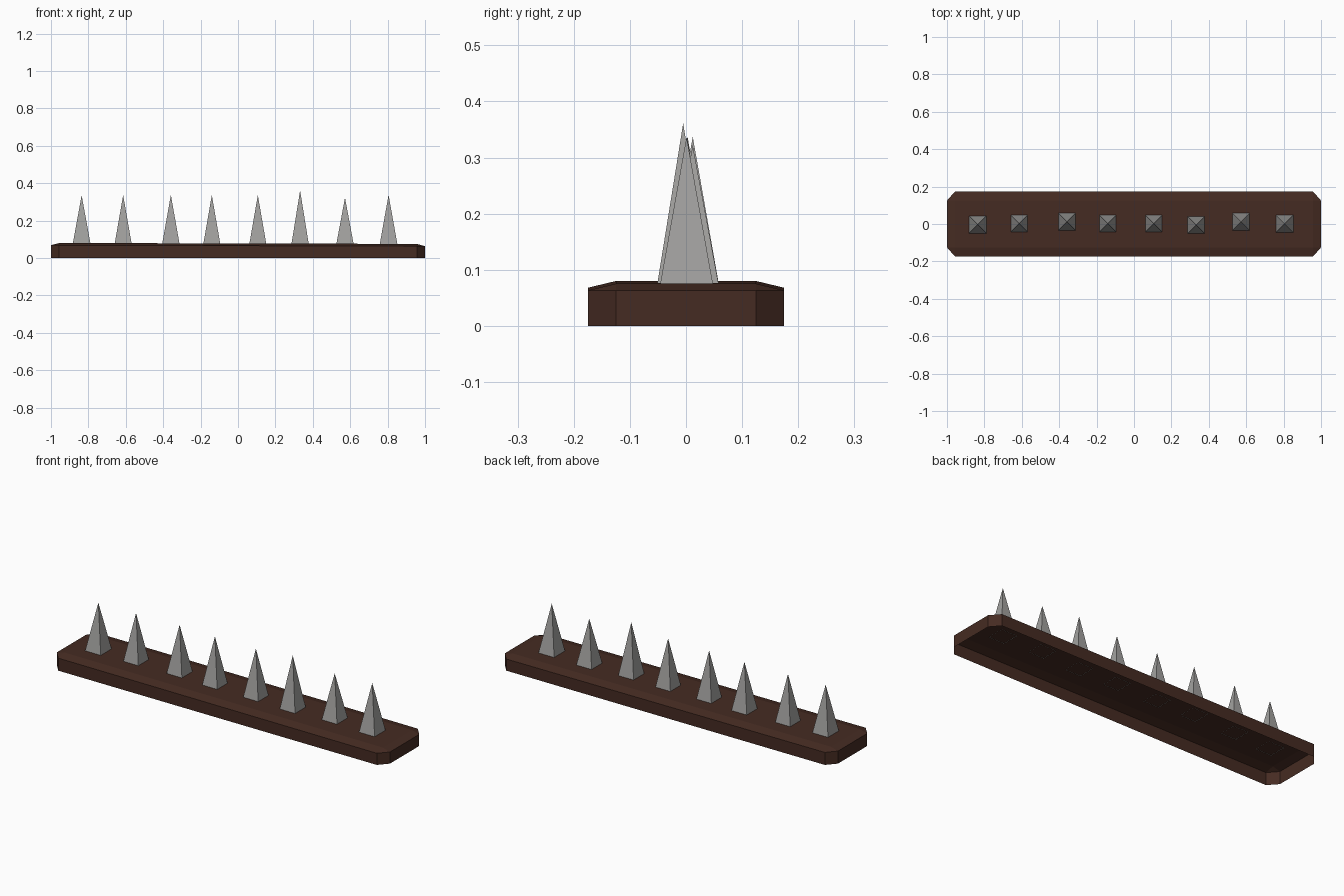
import bpy, bmesh

if "Cube" in bpy.data.objects:
    bpy.data.objects.remove(bpy.data.objects["Cube"])


def material(name, rgb):
    m = bpy.data.materials.new(name)
    m.diffuse_color = (*rgb, 1)
    m.use_nodes = True
    m.node_tree.nodes["Principled BSDF"].inputs["Base Color"].default_value = m.diffuse_color
    return m


def add_object(name, bm, mat):
    me = bpy.data.meshes.new(name)
    bm.to_mesh(me)
    bm.free()
    me.materials.append(mat)
    ob = bpy.data.objects.new(name, me)
    bpy.context.collection.objects.link(ob)
    return ob


wood = material("dark brown wood", (0.06, 0.024, 0.016))
steel = material("grey metal", (0.36, 0.355, 0.345))


def top_z(x):
    """Height of the slightly tilted plank top."""
    return 0.0775 - 0.0025 * x


# plank: hollow shell, clipped corners, bevelled top, open underneath
X, Y, IX, IY = 1.0, 0.175, 0.956, 0.125
outline = [(IX, -Y), (X, -IY), (X, IY), (IX, Y),
           (-IX, Y), (-X, IY), (-X, -IY), (-IX, -Y)]
bm = bmesh.new()
low = [bm.verts.new((x, y, 0)) for x, y in outline]
mid = [bm.verts.new((x, y, top_z(x) - 0.012)) for x, y in outline]
cap = [bm.verts.new((x, y, top_z(x)))
       for x, y in [(IX, -IY), (IX, IY), (-IX, IY), (-IX, -IY)]]
for i in range(8):
    j = (i + 1) % 8
    bm.faces.new((low[i], low[j], mid[j], mid[i]))
for c in range(4):
    a, b, n = mid[2 * c], mid[2 * c + 1], mid[(2 * c + 2) % 8]
    d = cap[(c + 1) % 4]
    bm.faces.new((a, b, cap[c]))         # corner triangle
    bm.faces.new((b, n, d, cap[c]))      # sloped edge band
bm.faces.new(cap)
add_object("plank", bm, wood)

# spikes: slender open-bottomed pyramids (x, y, tip height, half width)
spikes = [(-0.836, -0.003, 0.335, 0.047), (-0.614, 0.003, 0.336, 0.045),
          (-0.359, 0.012, 0.337, 0.046), (-0.140, 0.002, 0.336, 0.045),
          (0.106, 0.002, 0.336, 0.045), (0.332, -0.005, 0.361, 0.046),
          (0.572, 0.012, 0.322, 0.046), (0.805, 0.001, 0.337, 0.047)]
for k, (x, y, h, r) in enumerate(spikes, 1):
    bm = bmesh.new()
    z = top_z(x) - 0.001
    base = [bm.verts.new((x + sx * r, y + sy * r, z))
            for sx, sy in [(-1, -1), (1, -1), (1, 1), (-1, 1)]]
    tip = bm.verts.new((x, y, h))
    for i in range(4):
        bm.faces.new((base[i], base[(i + 1) % 4], tip))
    add_object(f"spike_{k}", bm, steel)
